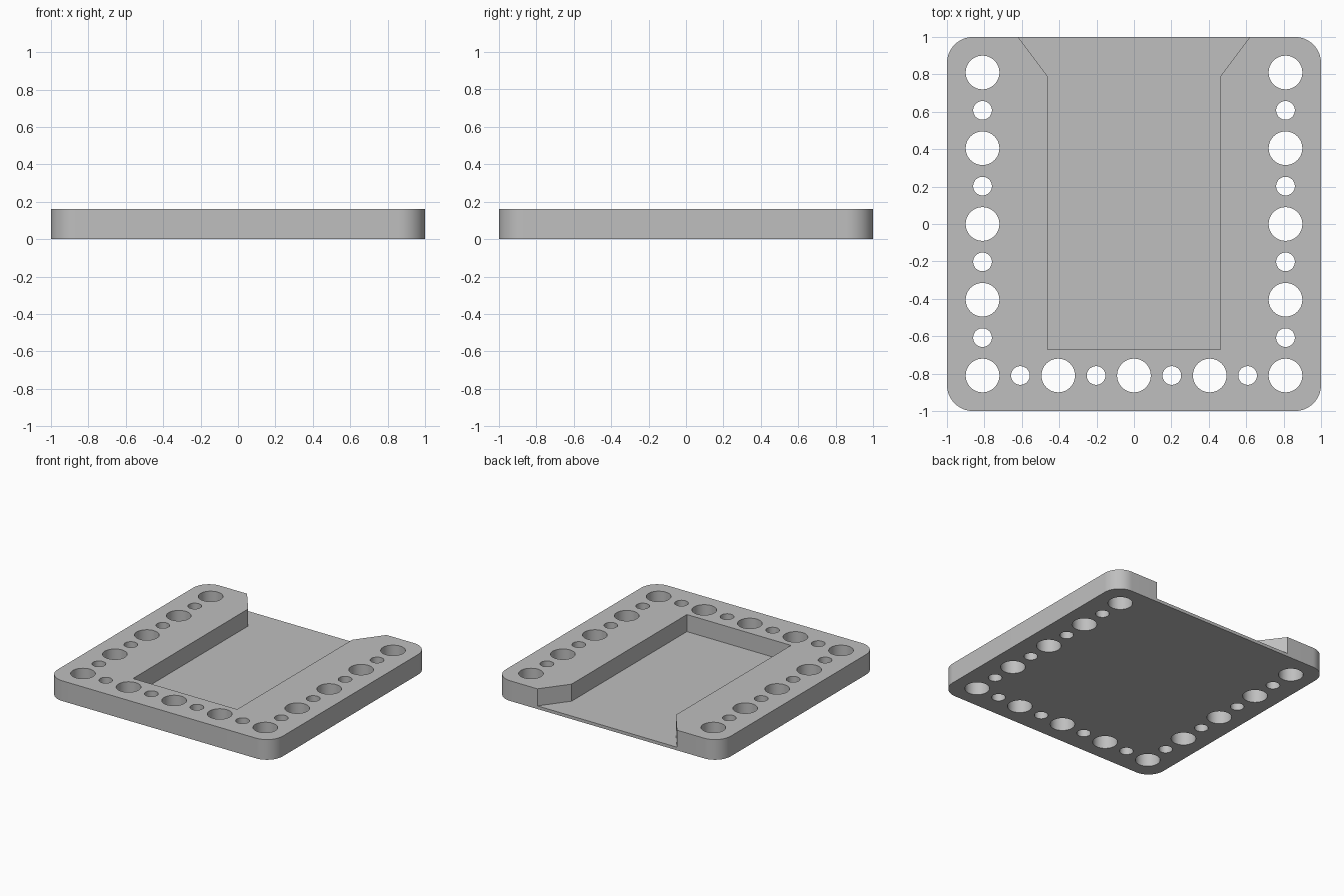
import bpy, bmesh, math

cube = bpy.data.objects.get("Cube")
if cube:
    bpy.data.objects.remove(cube, do_unlink=True)

HEIGHT, FLOOR, CORNER, PITCH = 0.162, 0.025, 0.14, 0.2025
BIG, SMALL = 0.09, 0.05

grey = bpy.data.materials.new("plain grey")
grey.use_nodes = True
colour = (0.52, 0.52, 0.52, 1)
grey.diffuse_color = colour
grey.node_tree.nodes["Principled BSDF"].inputs["Base Color"].default_value = colour


def add_prism(bm, outline, z0, z1):
    """Extrude a counter-clockwise outline from z0 up to z1."""
    low = [bm.verts.new((x, y, z0)) for x, y in outline]
    high = [bm.verts.new((x, y, z1)) for x, y in outline]
    bm.faces.new(low[::-1])
    bm.faces.new(high)
    for i in range(len(low)):
        j = (i + 1) % len(low)
        bm.faces.new((low[i], low[j], high[j], high[i]))


def arc(cx, cy, radius, start, sweep, steps):
    angles = [math.radians(start + sweep * i / steps) for i in range(steps + 1)]
    return [(cx + radius * math.cos(a), cy + radius * math.sin(a)) for a in angles]


def make_object(name, bm):
    mesh = bpy.data.meshes.new(name)
    bm.to_mesh(mesh)
    bm.free()
    mesh.materials.append(grey)
    obj = bpy.data.objects.new(name, mesh)
    bpy.context.collection.objects.link(obj)
    return obj


# Square plate with rounded corners
bm = bmesh.new()
inset = 1 - CORNER
outline = []
for k, (sx, sy) in enumerate(((1, 1), (-1, 1), (-1, -1), (1, -1))):
    outline += arc(sx * inset, sy * inset, CORNER, 90 * k, 90, 16)
add_prism(bm, outline, 0, HEIGHT)
plate = make_object("mounting_plate", bm)

# Open pocket that flares towards the back
bm = bmesh.new()
half = [(0.4625, -0.672), (0.4625, 0.79), (0.695, 1.1)]
add_prism(bm, half + [(-x, y) for x, y in reversed(half)], FLOOR, 0.3)
pocket = make_object("pocket_cutter", bm)

# Alternating large and small holes along the left, right and front
bm = bmesh.new()
edge = 4 * PITCH
for i in range(-4, 5):
    radius = SMALL if i % 2 else BIG
    spots = [(-edge, i * PITCH), (edge, i * PITCH)]
    if abs(i) < 4:
        spots.append((i * PITCH, -edge))
    for x, y in spots:
        add_prism(bm, arc(x, y, radius, 0, 360, 48)[:-1], -0.1, 0.3)
holes = make_object("hole_cutter", bm)

# Cut the plate, then drop the cutters
bpy.ops.object.select_all(action="DESELECT")
plate.select_set(True)
bpy.context.view_layer.objects.active = plate
for cutter in (pocket, holes):
    cutter.hide_render = True
    cut = plate.modifiers.new(cutter.name, "BOOLEAN")
    cut.operation = "DIFFERENCE"
    cut.solver = "EXACT"
    cut.object = cutter
    bpy.ops.object.modifier_apply(modifier=cut.name)
    bpy.data.objects.remove(cutter, do_unlink=True)

bpy.ops.object.shade_smooth_by_angle(angle=math.radians(30))
